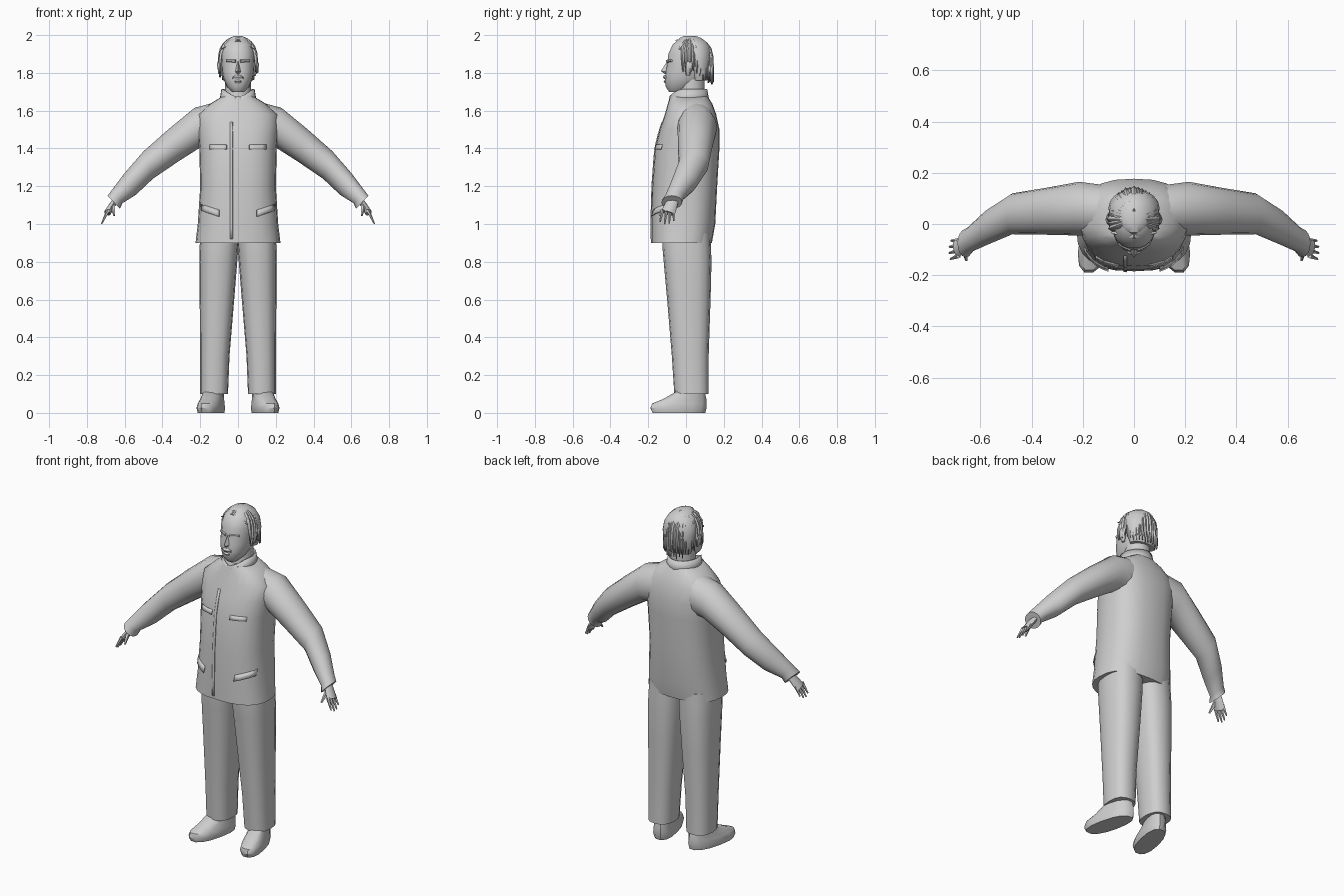
import bpy, math, random
from mathutils import Vector

if "Cube" in bpy.data.objects:
    bpy.data.objects.remove(bpy.data.objects["Cube"])
random.seed(4)

grey = bpy.data.materials.new("plain grey")
grey.diffuse_color = (0.62, 0.62, 0.62, 1)
grey.use_nodes = True
grey.node_tree.nodes["Principled BSDF"].inputs["Base Color"].default_value = grey.diffuse_color


def make(name, verts, faces, angle=40, mirror=False, thick=0):
    me = bpy.data.meshes.new(name)
    me.from_pydata(verts, [], faces)
    ob = bpy.data.objects.new(name, me)
    bpy.context.collection.objects.link(ob)
    me.materials.append(grey)
    bpy.ops.object.select_all(action='DESELECT')
    bpy.context.view_layer.objects.active = ob
    ob.select_set(True)
    bpy.ops.object.mode_set(mode='EDIT')
    bpy.ops.mesh.select_all(action='SELECT')
    bpy.ops.mesh.normals_make_consistent(inside=False)
    bpy.ops.object.mode_set(mode='OBJECT')
    bpy.ops.object.shade_smooth_by_angle(angle=math.radians(angle))
    if thick:
        ob.modifiers.new("Thickness", 'SOLIDIFY').thickness = thick
    if mirror:
        ob.modifiers.new("Mirror", 'MIRROR').use_mirror_merge = False
    return ob


def spow(t, p):
    return math.copysign(abs(t) ** p, t)


def loft(name, rings, n=16, p=1.0, shear=0.0, **kw):
    """Each ring is (centre, half axis u, half axis v)."""
    verts, faces = [], []
    for c, u, v in rings:
        for i in range(n):
            a = 2 * math.pi * i / n
            q = Vector(c) + Vector(u) * spow(math.cos(a), p) + Vector(v) * spow(math.sin(a), p)
            q.x += shear * q.y
            verts.append(q)
    for r in range(len(rings) - 1):
        for i in range(n):
            j = (i + 1) % n
            faces.append((r * n + i, r * n + j, (r + 1) * n + j, (r + 1) * n + i))
    faces += [tuple(range(n)), tuple(range((len(rings) - 1) * n, len(rings) * n))]
    return make(name, verts, faces, **kw)


def flat(z, x0, x1, y0, y1):
    """Horizontal ring from its limits."""
    return (((x0 + x1) / 2, (y0 + y1) / 2, z), ((x1 - x0) / 2, 0, 0), (0, (y1 - y0) / 2, 0))


def taper(name, a, b, ra, rb, n=6, squash=1.0, **kw):
    """Tapered limb between two points."""
    a, b = Vector(a), Vector(b)
    d = (b - a).normalized()
    v = (Vector((0, 1, 0)) - d * d.y).normalized()
    u = d.cross(v)
    mid = a.lerp(b, 0.5)
    return loft(name, [(a, u * ra * squash, v * ra), (mid, u * (ra + rb) * .52 * squash, v * (ra + rb) * .52),
                       (b, u * rb * squash, v * rb)], n, **kw)


# Jacket body: z, half width, front y, back y
BODY = [(.90, .225, -.185, .137), (1.0, .213, -.185, .155), (1.2, .20, -.18, .165),
        (1.4, .205, -.165, .177), (1.5, .215, -.14, .177), (1.58, .212, -.112, .16),
        (1.635, .15, -.097, .14), (1.675, .085, -.085, .115)]
P = .8
loft("jacket_body", [flat(z, -w, w, f, b) for z, w, f, b in BODY], 24, P)


def front_y(x, z):
    for (z0, *a), (z1, *b) in zip(BODY, BODY[1:]):
        if z0 <= z <= z1:
            t = (z - z0) / (z1 - z0)
            w, f, k = [p + (q - p) * t for p, q in zip(a, b)]
            return (f + k) / 2 - (k - f) / 2 * max(0, 1 - abs(x / w) ** (2 / P)) ** (P / 2)
    return 0


# Sleeves: upper (x, z), lower (x, z), centre y, half depth
ARM = [((.10, 1.65), (.10, 1.40), .05, .10), ((.23, 1.615), (.20, 1.405), .06, .105),
       ((.37, 1.50), (.31, 1.335), .05, .092), ((.50, 1.385), (.45, 1.24), .04, .08),
       ((.60, 1.27), (.54, 1.155), -.012, .068), ((.668, 1.18), (.612, 1.11), -.06, .05),
       ((.69, 1.15), (.625, 1.08), -.075, .055)]
loft("sleeve", [(((t[0] + b[0]) / 2, y, (t[1] + b[1]) / 2),
                 ((t[0] - b[0]) / 2, 0, (t[1] - b[1]) / 2), (0, d, 0)) for t, b, y, d in ARM],
     16, mirror=True)

# Hands
taper("palm", (.65, -.07, 1.125), (.692, -.095, 1.058), .03, .037, 8, .5, mirror=True)
for i in range(4):
    y = -.125 + .02 * i
    drop = (.012, 0, .003, .018)[i]
    taper("finger", (.686, y, 1.075), (.722 - drop * .4, y - .012 + .004 * i, 1.0 + drop), .010, .004, 5, mirror=True)
taper("thumb", (.663, -.095, 1.10), (.655, -.142, 1.045), .014, .005, 5, mirror=True)

# Button placket
rows = [.92 + .062 * i for i in range(11)]
pv, pf = [], []
for z in rows:
    for x in (-.042, -.028):
        pv.append((x, front_y(x, z) - .004, z))
for i in range(len(rows) - 1):
    pf.append((2 * i, 2 * i + 1, 2 * i + 3, 2 * i + 2))
make("placket", pv, pf, thick=.006)

# Slanted pocket flaps and chest pocket flap
def flap(name, x0, x1, z, rise, h, out, **kw):
    v, f, n = [], [], 5
    for i in range(n):
        x = x0 + (x1 - x0) * i / (n - 1)
        zt = z + rise * i / (n - 1)
        v += [(x, front_y(x, zt) - .002, zt), (x, front_y(x, zt - h) - out, zt - h)]
        if i:
            f.append((2 * i - 2, 2 * i - 1, 2 * i + 1, 2 * i))
    return make(name, v, f, thick=.005, **kw)


flap("pocket_flap", .10, .195, 1.075, .03, .035, .014, mirror=True)
flap("chest_flap", .06, .15, 1.42, 0, .025, .007, mirror=True)

# Standing collar, open in a V at the front
cv, cf, N = [], [], 20
for i in range(N + 1):
    a = math.radians(-172 + 344 * i / N)
    s, c = math.sin(a), math.cos(a)
    fr = max(0, -c)
    cv += [(.10 * s, .015 + .11 * c, 1.645 - .015 * fr), (.088 * s, .012 + .10 * c, 1.715 - .04 * fr ** 3)]
    if i:
        cf.append((2 * i - 2, 2 * i - 1, 2 * i + 1, 2 * i))
make("collar", cv, cf, thick=.008)

# Trousers
loft("trouser_leg", [flat(.95, -.01, .20, -.125, .13), flat(.88, -.002, .203, -.125, .132),
                     flat(.8, .004, .205, -.118, .135), flat(.6, .02, .203, -.10, .13),
                     flat(.3, .045, .20, -.075, .12), flat(.1, .053, .20, -.062, .12)],
     16, .8, mirror=True)

# Shoes with toes turned out
loft("shoe", [flat(0, .075, .195, -.18, .105), flat(.025, .07, .20, -.192, .112),
              flat(.05, .075, .195, -.182, .112), flat(.075, .08, .19, -.12, .11),
              flat(.115, .085, .185, -.05, .10)], 14, .85, shear=-.22, mirror=True)

# Neck and head
loft("neck", [flat(1.60, -.08, .08, -.06, .10), flat(1.70, -.07, .07, -.045, .10),
              flat(1.80, -.07, .07, -.04, .10)], 14)
HEAD = [(1.70, .032, -.09, -.01), (1.725, .058, -.108, .05), (1.77, .078, -.112, .095),
        (1.81, .086, -.107, .115), (1.85, .088, -.10, .125), (1.90, .09, -.095, .128),
        (1.95, .077, -.072, .112), (1.98, .048, -.035, .08), (1.99, .012, 0, .04)]
loft("head", [flat(z, -w, w, f, b) for z, w, f, b in HEAD], 18, .9)

# Face details
make("nose", [(0, -.098, 1.865), (-.017, -.103, 1.805), (.017, -.103, 1.805), (0, -.133, 1.81), (0, -.106, 1.79)],
     [(0, 1, 3), (0, 3, 2), (1, 4, 3), (3, 4, 2), (0, 2, 4, 1)])
taper("brow", (.012, -.099, 1.862), (.062, -.077, 1.865), .009, .006, 6, mirror=True)
loft("moustache", [flat(1.768, -.032, .032, -.118, -.08), flat(1.778, -.03, .03, -.123, -.08),
                   flat(1.79, -.014, .014, -.117, -.08)], 10)
loft("lower_lip", [flat(1.745, -.018, .018, -.112, -.08), flat(1.755, -.022, .022, -.12, -.08),
                   flat(1.763, -.018, .018, -.113, -.08)], 10)
loft("ear", [flat(1.785, .075, .092, .0, .02), flat(1.81, .075, .105, -.005, .03),
             flat(1.845, .075, .112, -.005, .04), flat(1.86, .075, .105, .0, .035)], 8, mirror=True)


# Hair: overlapping pointed locks swept from the crown to the nape
def lock(az, start, low, lift):
    v, f, n = [], [], 7
    for i in range(n):
        t = i / (n - 1)
        ph = math.radians(start + (105 - start) * t)
        r = math.sin(min(ph, math.pi / 2)) + lift * t * .5
        z = 1.875 + .115 * math.cos(ph)
        if t > .6:
            z -= (t - .6) / .4 * (1.84 - low)
        half = .019 * (1 - .9 * max(0, t - .55) / .45) * (.6 + .4 * t)
        s, c = math.sin(az), math.cos(az)
        mid = Vector((.098 * r * s, .02 + .118 * r * c, z + lift * .03))
        side = Vector((c, -s, 0)) * half
        outw = Vector((s, c, .4)) * .006
        v += [mid - side, mid + outw, mid + side]
        if i:
            k = 3 * i
            f += [(k - 3, k - 2, k + 1, k), (k - 2, k - 1, k + 2, k + 1)]
    make("hair_lock", v, f, angle=30, thick=.006)


for i in range(25):
    az = math.radians(-108 + 9 * i)
    back = max(0, math.cos(az))
    lock(az, random.uniform(8, 25), 1.80 - .06 * back + random.uniform(-.015, .015),
         random.uniform(.02, .10))

# Hair cap beneath the locks and the fringe over the crown
loft("hair_cap", [flat(1.76, -.078, .078, .03, .112), flat(1.80, -.092, .092, .015, .13),
                  flat(1.87, -.10, .10, -.01, .136), flat(1.92, -.096, .096, -.035, .133),
                  flat(1.96, -.075, .075, -.045, .115), flat(1.985, -.045, .045, -.035, .08),
                  flat(1.995, -.02, .02, -.01, .045)], 18)
for i in range(5):
    y = -.045 + .024 * i
    z = 1.972 + .006 * min(i, 3)
    taper("fringe_lock", (0, y, z), (.088, y + .012, 1.925), .012, .004, 5, .5, mirror=True)
